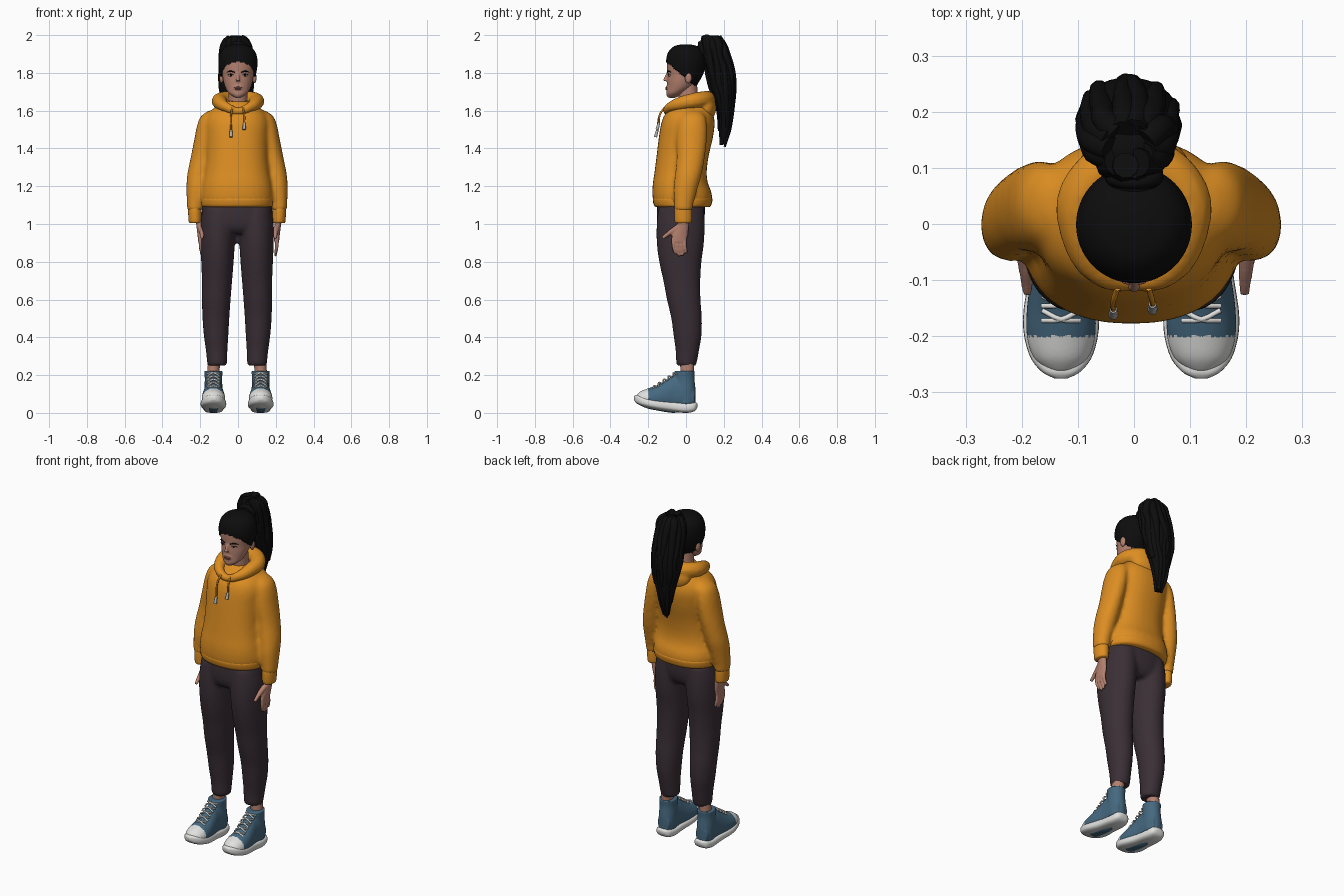
import bpy, bmesh, math, random
from mathutils import Vector, Matrix

random.seed(4)
if "Cube" in bpy.data.objects:
    bpy.data.objects.remove(bpy.data.objects["Cube"])
MID = -0.005


def material(name, r, g, b):
    m = bpy.data.materials.new(name)
    m.use_nodes = True
    m.diffuse_color = (r, g, b, 1)
    bsdf = m.node_tree.nodes["Principled BSDF"]
    bsdf.inputs["Base Color"].default_value = (r, g, b, 1)
    bsdf.inputs["Roughness"].default_value = 0.8
    return m


ORANGE = material("orange_cloth", 0.72, 0.27, 0.016)
DARK = material("dark_trouser_cloth", 0.042, 0.028, 0.036)
HAIR = material("black_hair", 0.004, 0.004, 0.004)
SKIN = material("skin", 0.46, 0.22, 0.16)
LIP = material("lip", 0.33, 0.12, 0.095)
BLUE = material("blue_canvas", 0.06, 0.14, 0.215)
WHITE = material("white_rubber", 0.75, 0.75, 0.74)
METAL = material("grey_metal", 0.45, 0.45, 0.46)


def finish(bm, name, mat):
    bmesh.ops.recalc_face_normals(bm, faces=bm.faces)
    for f in bm.faces:
        f.smooth = True
    me = bpy.data.meshes.new(name)
    bm.to_mesh(me)
    bm.free()
    me.materials.append(mat)
    ob = bpy.data.objects.new(name, me)
    bpy.context.scene.collection.objects.link(ob)
    return ob


def resample(rings, steps):
    """Smooth curve through the given rings."""
    pts = [Vector(r) for r in rings]
    out = []
    for i in range(len(pts) - 1):
        a, b = pts[i], pts[i + 1]
        ta = (b - pts[max(i - 1, 0)]) / 2
        tb = (pts[min(i + 2, len(pts) - 1)] - a) / 2
        for k in range(steps):
            t = k / steps
            h = t * t * (3 - 2 * t)
            out.append(a * (1 - h) + b * h + ta * (t * (1 - t) ** 2) - tb * (t * t * (1 - t)))
    return out + [pts[-1]]


def loft(name, rings, mat, axis="z", sides=32, steps=4, power=2.0, dx=MID, sx=1):
    """Rings are (position along axis, centre, centre, radius, radius)."""
    bm = bmesh.new()
    loops = []
    for t, a, b, ra, rb in resample(rings, steps):
        loop = []
        for k in range(sides):
            ang = math.tau * k / sides
            c, s = math.cos(ang), math.sin(ang)
            u = dx + sx * a + ra * math.copysign(abs(c) ** (2 / power), c)
            v = b + rb * math.copysign(abs(s) ** (2 / power), s)
            loop.append(bm.verts.new((u, v, t) if axis == "z" else (u, t, v)))
        loops.append(loop)
    for lo, hi in zip(loops, loops[1:]):
        for k in range(sides):
            n = (k + 1) % sides
            bm.faces.new((lo[k], lo[n], hi[n], hi[k]))
    bm.faces.new(loops[0])
    bm.faces.new(loops[-1])
    return finish(bm, name, mat)


def ball(name, at, size, mat):
    bm = bmesh.new()
    mx = Matrix.Translation(at) @ Matrix.Diagonal((*size, 1))
    bmesh.ops.create_uvsphere(bm, u_segments=20, v_segments=12, radius=1, matrix=mx)
    return finish(bm, name, mat)


def tube(name, points, mat, depth, closed=False):
    """Points are (x, y, z, relative radius)."""
    cu = bpy.data.curves.new(name, "CURVE")
    cu.dimensions, cu.bevel_depth, cu.bevel_resolution = "3D", depth, 3
    cu.use_fill_caps, cu.resolution_u = True, 6
    sp = cu.splines.new("BEZIER")
    sp.bezier_points.add(len(points) - 1)
    for bp, p in zip(sp.bezier_points, points):
        bp.co, bp.radius = p[:3], p[3]
        bp.handle_left_type = bp.handle_right_type = "AUTO"
    sp.use_cyclic_u = closed
    cu.materials.append(mat)
    ob = bpy.data.objects.new(name, cu)
    bpy.context.scene.collection.objects.link(ob)
    return ob


def fuse(name, parts, voxel, smooth=6):
    """Blend overlapping shapes into one soft surface."""
    bpy.ops.object.select_all(action="DESELECT")
    for p in parts:
        p.select_set(True)
    ob = bpy.context.view_layer.objects.active = parts[0]
    bpy.ops.object.convert(target="MESH")
    bpy.ops.object.join()
    ob = bpy.context.view_layer.objects.active
    ob.name = name
    rm = ob.modifiers.new("blend", "REMESH")
    rm.mode, rm.voxel_size, rm.use_smooth_shade = "VOXEL", voxel, True
    sm = ob.modifiers.new("soften", "SMOOTH")
    sm.factor, sm.iterations = 0.5, smooth
    for m in ("blend", "soften"):
        bpy.ops.object.modifier_apply(modifier=m)
    return ob


# Head, with the hair cap as an inflated copy cut along the hairline
skull = [(1.668, 0, -.075, .015, .02), (1.69, 0, -.06, .047, .043), (1.72, 0, -.035, .066, .065),
         (1.755, 0, -.022, .077, .078), (1.79, 0, -.011, .083, .088), (1.83, 0, -.006, .09, .095),
         (1.87, 0, -.005, .09, .095), (1.905, 0, -.004, .078, .084), (1.93, 0, -.005, .05, .055),
         (1.94, 0, -.005, .012, .015)]
face = [loft("head", skull, SKIN, dx=0, sides=48),
        tube("nose", [(0, -.096, 1.80, .5), (0, -.108, 1.775, .7), (0, -.112, 1.757, 1.1)], SKIN, .011),
        ball("chin", (0, -.088, 1.686), (.022, .016, .016), SKIN),
        ball("mouth", (0, -.092, 1.72), (.03, .013, .02), SKIN)]
fuse("head", face, .005, 4)
cap = loft("hair_cap", [(z + (z - 1.8) * .08, x, y + .004, rx + .012, ry + .008) for z, x, y, rx, ry in skull],
           HAIR, dx=0, sides=64, steps=8)
bm = bmesh.new()
bm.from_mesh(cap.data)
low = [f for f in bm.faces if f.calc_center_median().z < 1.845 - .8 * (f.calc_center_median().y + .09)]
bmesh.ops.delete(bm, geom=low, context="FACES")
bm.to_mesh(cap.data)
bm.free()
thick = cap.modifiers.new("thickness", "SOLIDIFY")
thick.thickness = .012

# Facial features
for side, s in (("right", -1), ("left", 1)):
    ball(side + "_eye_white", (s * .037, -.085, 1.787), (.015, .009, .006), WHITE)
    ball(side + "_iris", (s * .037, -.091, 1.787), (.006, .005, .006), HAIR)
    tube(side + "_eyelid", [(s * .02, -.094, 1.787, .6), (s * .037, -.094, 1.794, 1), (s * .055, -.083, 1.789, .6)], HAIR, .002)
    tube(side + "_brow", [(s * .018, -.1, 1.803, .8), (s * .04, -.093, 1.809, 1), (s * .06, -.08, 1.804, .4)], HAIR, .004)
    ball(side + "_ear", (s * .087, .012, 1.775), (.011, .018, .03), SKIN)
ball("upper_lip", (0, -.103, 1.722), (.022, .006, .005), LIP)
ball("lower_lip", (0, -.103, 1.714), (.019, .006, .005), LIP)
loft("neck", [(1.56, 0, .03, .058, .058), (1.65, 0, .015, .05, .052), (1.76, 0, .005, .05, .052)], SKIN, dx=0)

# Ponytail: a tapering core wrapped in loose locks
tail = [(1.98, -.01, .135, .035, .035), (1.95, -.01, .145, .065, .055), (1.9, -.01, .155, .08, .068),
        (1.83, -.01, .175, .086, .072), (1.75, -.01, .19, .09, .07), (1.68, -.01, .2, .083, .06),
        (1.6, -.01, .208, .063, .042), (1.5, -.01, .204, .036, .03), (1.42, -.01, .195, .016, .015)]
loft("ponytail_core", tail, HAIR, dx=0)
for i in range(14):
    ang, twist = math.tau * i / 14, random.uniform(-.35, .35)
    path = []
    for j, (z, x, y, rx, ry) in enumerate(tail):
        a = ang + twist * j / 5 + random.uniform(-.1, .1)
        path.append((x + rx * .88 * math.cos(a), y + ry * .88 * math.sin(a),
                     z + random.uniform(-.012, .012), 1.15 - .1 * j + random.uniform(-.12, .12)))
    tube("ponytail_lock", path[:random.randint(7, 9)], HAIR, .022)
ball("ponytail_knot", (0, .09, 1.915), (.052, .05, .036), HAIR)
tube("hair_tie", [(.04, .085, 1.92, 1), (0, .075, 1.955, 1), (-.04, .085, 1.92, 1), (0, .095, 1.885, 1)], HAIR, .013, True)

# Hoodie body and sleeves blended together
parts = [loft("hoodie", [(1.095, 0, -.02, .18, .138), (1.125, 0, -.018, .193, .156), (1.17, 0, -.022, .193, .156),
                         (1.22, 0, -.03, .184, .145), (1.28, 0, -.028, .172, .138), (1.36, 0, -.018, .165, .138),
                         (1.45, 0, -.002, .167, .143), (1.53, 0, .01, .17, .142), (1.58, 0, .016, .155, .128),
                         (1.62, 0, .025, .115, .1), (1.65, 0, .03, .075, .075)], ORANGE, power=2.3)]
sleeve = [(1.6, .12, .035, .03, .04), (1.57, .142, .035, .05, .066), (1.52, .158, .033, .054, .078),
          (1.44, .172, .03, .056, .08), (1.35, .19, .025, .056, .074), (1.26, .206, .012, .058, .07),
          (1.19, .214, -.002, .054, .064), (1.11, .222, -.012, .044, .052), (1.07, .224, -.015, .04, .049)]
for s in (-1, 1):
    parts.append(loft("sleeve", sleeve, ORANGE, sx=s))
fuse("hoodie", parts, .011, 5)
loft("hoodie_hem", [(1.09, 0, -.018, .182, .142), (1.1, 0, -.018, .191, .152), (1.13, 0, -.018, .194, .158),
                    (1.142, 0, -.018, .188, .15)], ORANGE, power=2.3)

# Folded hood around the neck, with drawstrings
hood = [tube("hood", [(0, -.1, 1.597, .5), (.06, -.085, 1.618, .65), (.093, -.02, 1.64, .95), (.088, .06, 1.655, 1.1),
                      (0, .112, 1.66, 1.15), (-.088, .06, 1.655, 1.1), (-.093, -.02, 1.64, .95),
                      (-.06, -.085, 1.618, .65)], ORANGE, .04, True),
        ball("hood_bag", (0, .105, 1.615), (.1, .055, .075), ORANGE)]
fuse("hood", hood, .008, 4)
for side, x, end in (("right", -.037, 1.49), ("left", .033, 1.53)):
    y = -.152 if x < 0 else -.143
    tube(side + "_drawstring", [(x * .8, -.115, 1.615, 1), (x, -.138, 1.58, 1), (x, y, end, 1)], ORANGE, .005)
    tube(side + "_string_end", [(x, y, end + .005, 1), (x, y - .01, end - .03, 1.3)], METAL, .007)

# Trousers
parts = [loft("trousers", [(.95, 0, -.03, .12, .09), (.98, 0, -.03, .17, .115), (1.03, 0, -.028, .188, .126),
                           (1.1, 0, -.026, .184, .126), (1.15, 0, -.025, .17, .115)], DARK, power=2.3)]
leg = [(.25, .106, .002, .05, .05), (.27, .106, .003, .053, .055), (.33, .108, .007, .057, .062),
       (.41, .111, .008, .065, .074), (.5, .112, .003, .071, .081), (.6, .11, -.012, .076, .089),
       (.7, .106, -.022, .08, .098), (.8, .104, -.03, .086, .112), (.9, .103, -.03, .091, .125),
       (1, .1, -.028, .093, .127), (1.08, .095, -.026, .088, .12)]
for s in (-1, 1):
    parts.append(loft("leg", leg, DARK, sx=s))
fuse("trousers", parts, .01, 4)

for side, s, hx in (("right", -1, .193), ("left", 1, .21)):
    # Cuff and hand with forward thumb
    loft(side + "_cuff", [(1.005, .222, -.015, .029, .038), (1.015, .222, -.015, .034, .045),
                          (1.06, .223, -.015, .036, .047), (1.085, .223, -.015, .036, .045)], ORANGE, sx=s)
    X = MID + s * hx
    hand = [loft("hand", [(1.03, hx + .008, -.012, .02, .026), (.98, hx + .004, -.018, .017, .032),
                          (.94, hx, -.032, .016, .042), (.905, hx, -.038, .013, .038)], SKIN, sx=s),
            tube("thumb", [(X, -.04, .985, 1.5), (X - s * .006, -.085, .955, 1.2), (X - s * .008, -.125, .925, .8)], SKIN, .011)]
    for k in range(4):
        y = -.068 + .02 * k
        tip = .84 - .012 * math.sin(k * 1.2)
        hand.append(tube("finger", [(X, y, .92, 1.05), (X, y + .003, .88, 1), (X - s * .008, y + .012, tip, .7)], SKIN, .01))
    fuse(side + "_hand", hand, .005, 3)

    # High-top shoe: sole, canvas upper with rubber toe, laces and ankle
    F = MID + s * .125
    loft(side + "_shoe_sole", [(.06, 0, .04, .02, .01), (.045, 0, .033, .042, .024), (0, 0, .027, .052, .027),
                               (-.08, 0, .035, .056, .027), (-.17, 0, .047, .068, .027), (-.23, 0, .062, .058, .027),
                               (-.262, 0, .073, .036, .022), (-.275, 0, .078, .012, .01)],
         WHITE, axis="y", power=3, dx=F)
    upper = [loft("upper", [(-.264, 0, .075, .022, .018), (-.24, 0, .076, .048, .038), (-.2, 0, .076, .061, .054),
                            (-.15, 0, .08, .061, .068), (-.1, 0, .09, .054, .087), (-.06, 0, .1, .048, .1),
                            (0, 0, .1, .047, .09), (.045, 0, .08, .035, .055)], BLUE, axis="y", dx=F),
             loft("shaft", [(.05, 0, 0, .046, .051), (.12, 0, -.004, .048, .055), (.18, 0, -.008, .046, .053),
                            (.222, 0, -.007, .049, .054)], BLUE, dx=F)]
    shoe = fuse(side + "_shoe_upper", upper, .005, 3)
    shoe.data.materials.append(WHITE)
    for p in shoe.data.polygons:
        p.material_index = int(p.center.y < -.2)
    for k in range(5):
        y, z = -.172 + .026 * k, .139 + .017 * k
        for d in (-1, 1):
            tube(side + "_lace", [(F - d * .034, y, z - .012, 1), (F, y + .002, z + .004, 1), (F + d * .034, y + .018, z, 1)], WHITE, .0045)
    loft(side + "_ankle", [(.18, 0, .004, .034, .038), (.23, 0, .006, .032, .036), (.29, -.01, .006, .036, .04)], SKIN, sx=s, dx=F)
